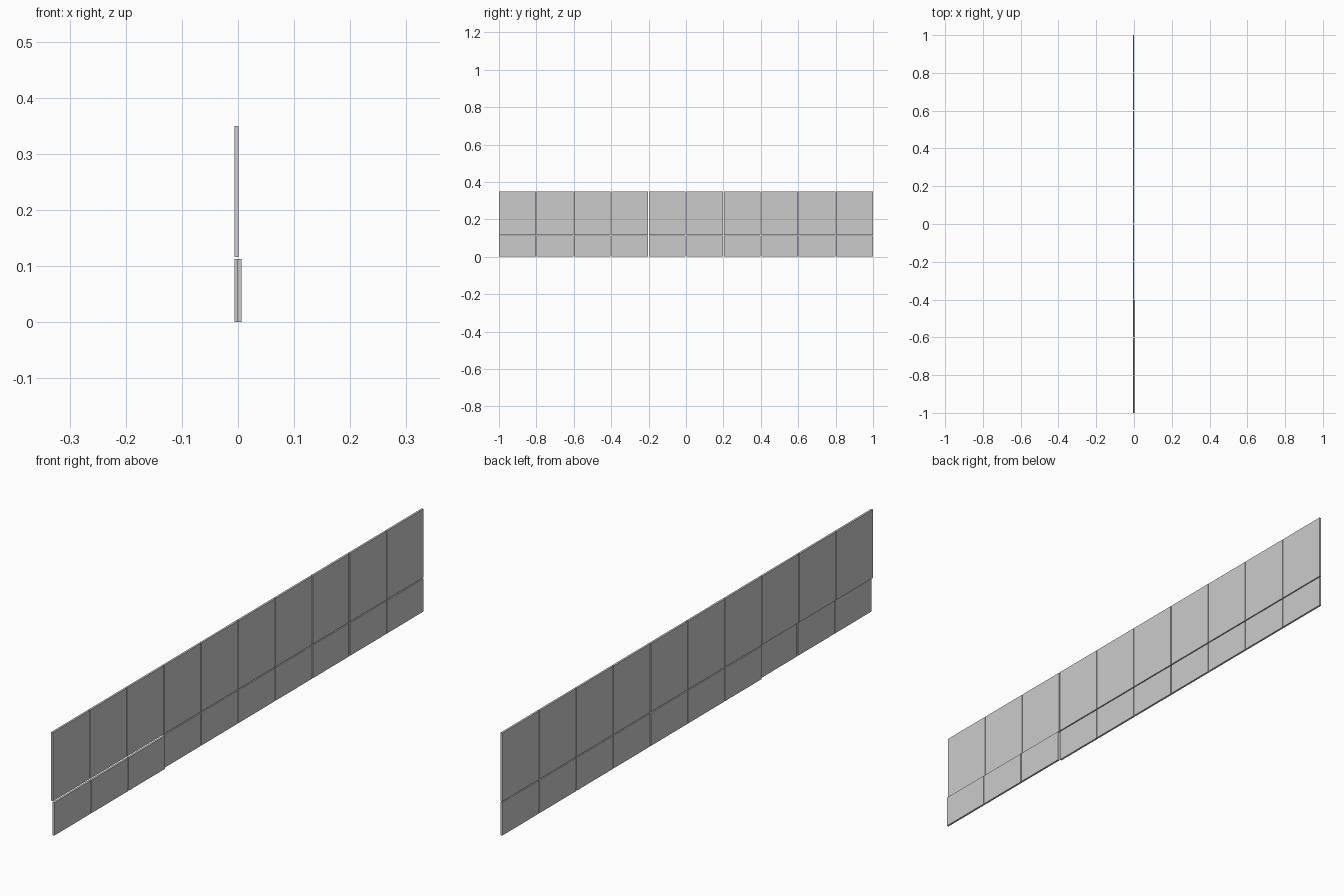
import bpy

if "Cube" in bpy.data.objects:
    bpy.data.objects.remove(bpy.data.objects["Cube"])

GAP = 0.0035          # joint between tiles
COUNT = 10            # tiles along the wall
THICK = 0.007
HALF = 0.0063         # half of the overall depth
WIDTH = (2.0 - GAP * (COUNT - 1)) / COUNT


def tile(name, x0, y0, z0, z1):
    bpy.ops.mesh.primitive_cube_add(
        size=1, location=(x0 + THICK / 2, y0 + WIDTH / 2, (z0 + z1) / 2))
    ob = bpy.context.object
    ob.name = name
    ob.scale = (THICK, WIDTH, z1 - z0)
    bpy.ops.object.transform_apply(location=False, rotation=False, scale=True)
    return ob


for i in range(COUNT):
    y = -1 + i * (WIDTH + GAP)
    # first three lower tiles stand proud of the others
    x_low = HALF - THICK if i < 3 else -HALF
    tile(f"lower_tile_{i + 1}", x_low, y, 0.0, 0.1125)
    # tall upper tiles, all in one plane
    tile(f"upper_tile_{i + 1}", -HALF, y, 0.116, 0.35)
